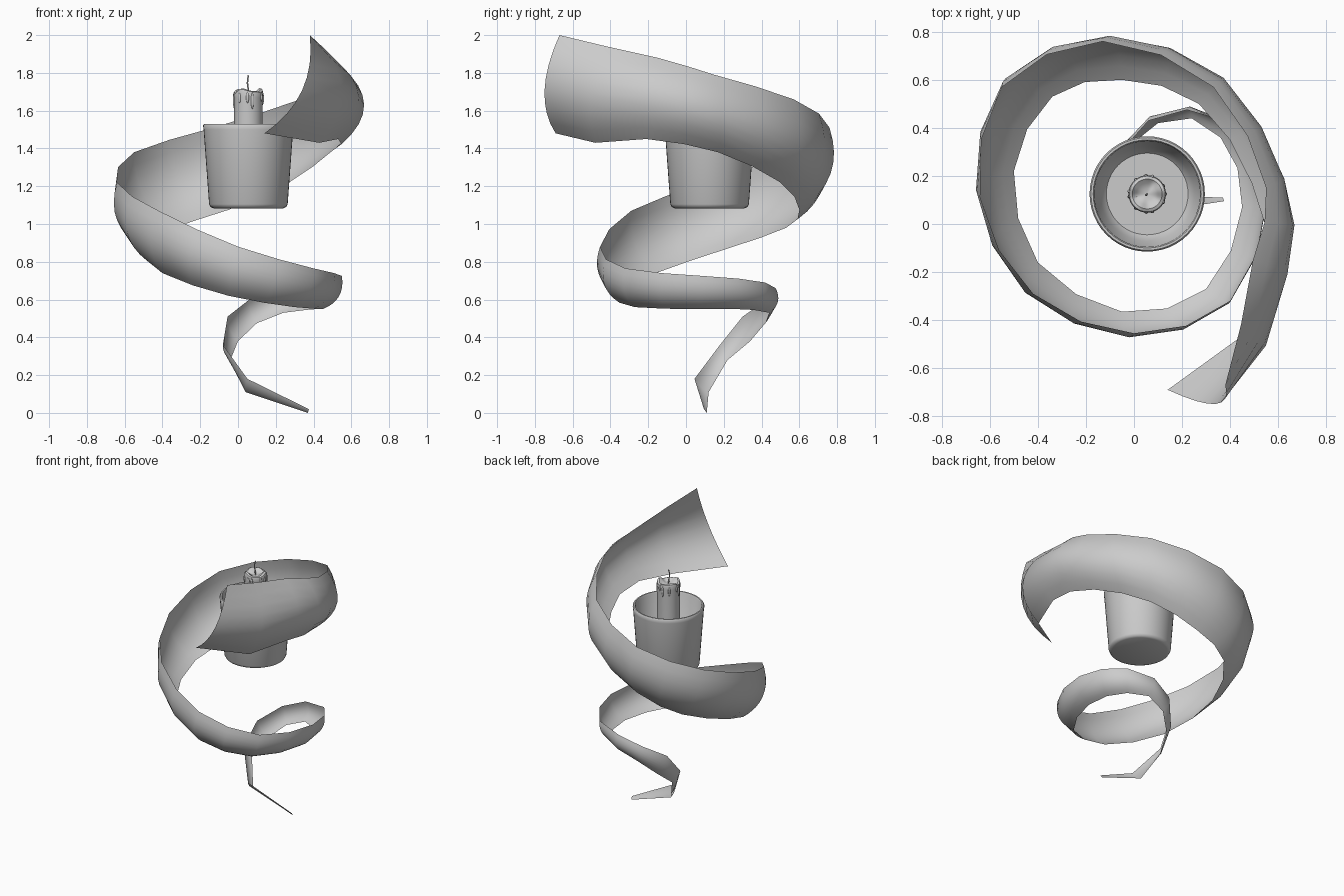
import bpy, bmesh, math
from mathutils import Vector

if "Cube" in bpy.data.objects:
    bpy.data.objects.remove(bpy.data.objects["Cube"])

CX, CY = 0.055, 0.125   # axis of the cup and candle


def make_object(name, bm, angle=60):
    bmesh.ops.recalc_face_normals(bm, faces=bm.faces)
    me = bpy.data.meshes.new(name)
    bm.to_mesh(me)
    bm.free()
    ob = bpy.data.objects.new(name, me)
    bpy.context.collection.objects.link(ob)
    bpy.ops.object.select_all(action='DESELECT')
    ob.select_set(True)
    bpy.context.view_layer.objects.active = ob
    bpy.ops.object.shade_smooth_by_angle(angle=math.radians(angle))
    return ob


def lathe(name, profile, segs=48, wobble=None):
    """Revolve (radius, z) points about the cup axis; radius 0 ends become poles."""
    bm = bmesh.new()
    rings = []
    for r, z in profile:
        if r == 0:
            rings.append([bm.verts.new((CX, CY, z))] * segs)
            continue
        ring = []
        for i in range(segs):
            a = 2 * math.pi * i / segs
            dz = wobble(a, r, z) if wobble else 0
            ring.append(bm.verts.new((CX + r * math.cos(a), CY + r * math.sin(a), z + dz)))
        rings.append(ring)
    for p, q in zip(rings, rings[1:]):
        for i in range(segs):
            j = (i + 1) % segs
            bm.faces.new(list(dict.fromkeys((p[i], p[j], q[j], q[i]))))
    return make_object(name, bm, 45)


# Ribbon stations: bottom edge xyz, top edge xyz, outward bulge
foot = [
    (0.37, 0.11, 0.00, 0.375, 0.095, 0.02, 0.0),
    (0.04, 0.12, 0.11, 0.05, 0.045, 0.18, 0.01),
    (-0.04, 0.22, 0.28, -0.08, 0.18, 0.36, 0.012),
    (0.00, 0.34, 0.38, -0.055, 0.30, 0.51, 0.02),
    (0.10, 0.42, 0.475, 0.06, 0.43, 0.60, 0.025),
    (0.24, 0.44, 0.53, 0.22, 0.475, 0.66, 0.03),
]
coil = [
    (0.36, 0.36, 0.545, 0.41, 0.42, 0.69, 0.03),
    (0.45, 0.07, 0.55, 0.55, 0.09, 0.725, 0.04),
    (0.30, -0.27, 0.56, 0.40, -0.32, 0.765, 0.045),
    (-0.05, -0.365, 0.62, 0.00, -0.455, 0.88, 0.055),
    (-0.40, -0.16, 0.74, -0.42, -0.29, 1.07, 0.065),
    (-0.50, 0.22, 0.87, -0.64, 0.11, 1.22, 0.075),
    (-0.34, 0.53, 0.98, -0.55, 0.57, 1.38, 0.085),
    (-0.05, 0.60, 1.075, -0.13, 0.76, 1.51, 0.09),
    (0.27, 0.50, 1.22, 0.33, 0.57, 1.66, 0.10),
    (0.49, 0.17, 1.38, 0.55, 0.15, 1.79, 0.11),
    (0.53, -0.21, 1.45, 0.495, -0.15, 1.88, 0.13),
]
tail = [
    (0.43, -0.48, 1.43, 0.445, -0.42, 1.94, 0.125),
    (0.14, -0.69, 1.48, 0.38, -0.67, 2.00, 0.11),
]


def ribbon():
    # Catmull-Rom midpoints double the coil stations to about 16 per turn
    pts = [foot[-2]] + coil + [tail[-1]]
    dense = []
    for i in range(1, len(coil) + 1):
        dense.append(pts[i])
        if i < len(coil):
            dense.append(tuple((9 * (b + c) - a - d) / 16 for a, b, c, d in
                               zip(pts[i - 1], pts[i], pts[i + 1], pts[i + 2])))
    st = foot + dense + tail
    mids = [(Vector(s[:3]) + Vector(s[3:6])) / 2 for s in st]
    bm = bmesh.new()
    rows, n = [], 8
    for i, s in enumerate(st):
        low, top, bulge = Vector(s[:3]), Vector(s[3:6]), s[6]
        tan = mids[min(i + 1, len(st) - 1)] - mids[max(i - 1, 0)]
        out = (top - low).cross(tan).normalized()
        rows.append([bm.verts.new(low.lerp(top, k / n) + out * bulge * 4 * k / n * (1 - k / n))
                     for k in range(n + 1)])
    for p, q in zip(rows, rows[1:]):
        for k in range(n):
            bm.faces.new((p[k], p[k + 1], q[k + 1], q[k]))
    return make_object("spiral_ribbon", bm)


ribbon()

# Cup: tapered, hollow, rounded foot and rim
lathe("cup", [(0, 1.083), (0.185, 1.083), (0.2, 1.09), (0.208, 1.105), (0.237, 1.50),
              (0.24, 1.522), (0.234, 1.53), (0.225, 1.53), (0.22, 1.52),
              (0.196, 1.15), (0.17, 1.12), (0, 1.12)])

# Candle: wavy melted rim with a hollow around the wick


def melt(a, r, z):
    return 0.008 * math.sin(3 * a + 1) + 0.004 * math.sin(5 * a) if z > 1.68 and r > 0.04 else 0


lathe("candle", [(0, 1.12), (0.076, 1.12), (0.076, 1.67), (0.078, 1.69), (0.074, 1.703),
                 (0.062, 1.708), (0.045, 1.695), (0.025, 1.687), (0, 1.685)], 48, melt)

# Wax drips running down the candle
bm = bmesh.new()
for i in range(11):
    a = 2 * math.pi * i / 11 + 0.15 * math.sin(i * 4)
    length = 0.03 + 0.022 * (1 + math.sin(i * 2.3))
    centre = Vector((CX + 0.075 * math.cos(a), CY + 0.075 * math.sin(a), 1.69 - length / 2))
    new = bmesh.ops.create_uvsphere(bm, u_segments=10, v_segments=8, radius=1)["verts"]
    bmesh.ops.scale(bm, vec=(0.008, 0.008, length / 2 + 0.008), verts=new)
    bmesh.ops.translate(bm, vec=centre, verts=new)
make_object("wax_drips", bm)

# Wick: thin bent tube
cu = bpy.data.curves.new("wick", 'CURVE')
cu.dimensions = '3D'
cu.bevel_depth = 0.004
cu.bevel_resolution = 2
cu.use_fill_caps = True
sp = cu.splines.new('POLY')
wick = [(0.0, 1.68), (-0.001, 1.715), (-0.005, 1.745), (-0.004, 1.765), (0.0, 1.787)]
sp.points.add(len(wick) - 1)
for p, (dx, z) in zip(sp.points, wick):
    p.co = (CX + dx, CY + dx, z, 1)
bpy.context.collection.objects.link(bpy.data.objects.new("wick", cu))
